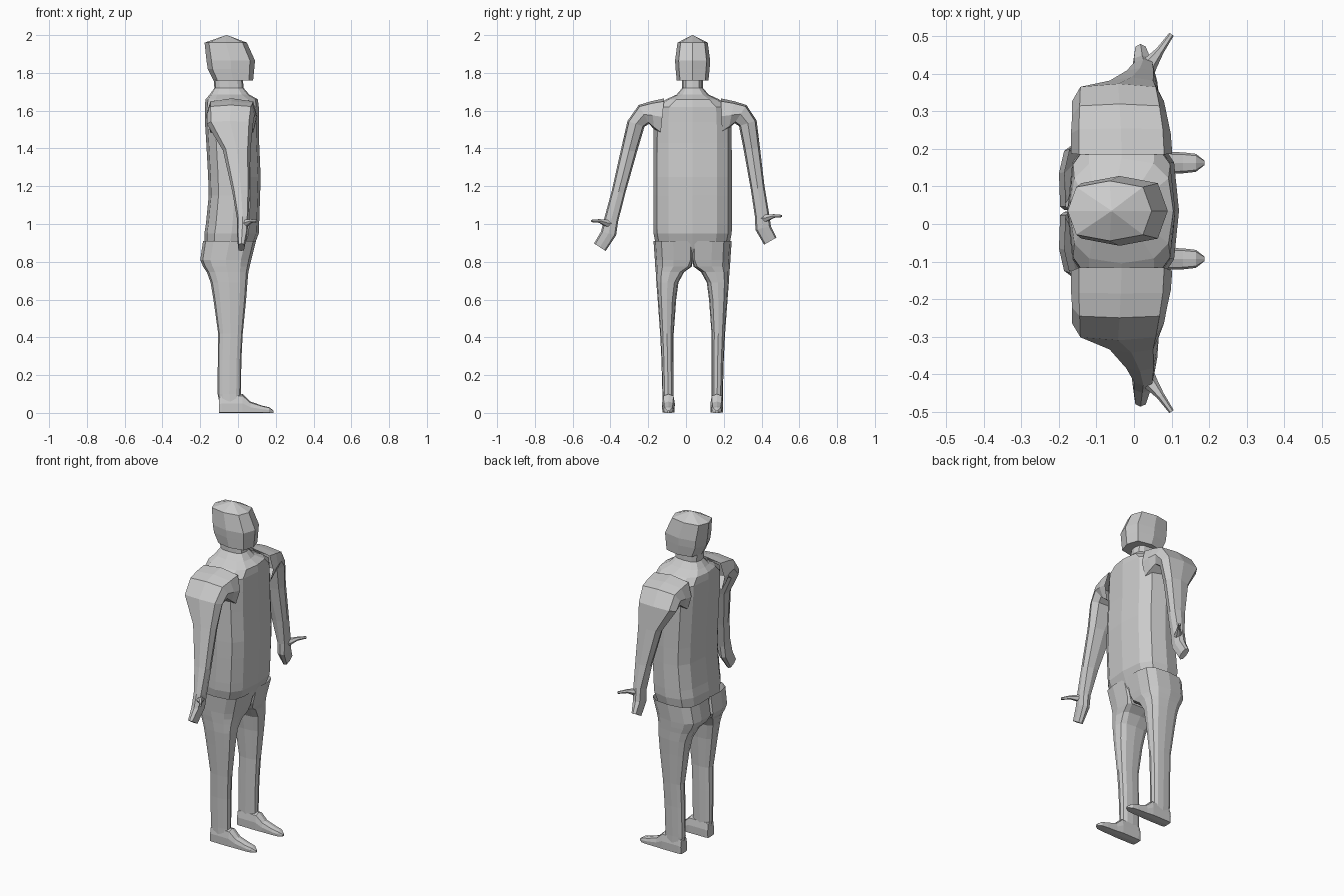
import bpy, bmesh, math
from mathutils import Vector

CY = 0.035  # symmetry plane of the body


def ring(c, u, v, n, p, p_in=None):
    """Superellipse section; p_in squares off the half facing -v."""
    pts = []
    for i in range(n):
        a = 2 * math.pi * i / n
        co, si = math.cos(a), math.sin(a)
        e = 2 / (p_in if p_in and si < -1e-6 else p)
        pts.append(c + u * math.copysign(abs(co) ** e, co)
                   + v * math.copysign(abs(si) ** e, si))
    return pts


def loft(name, rings, start=True, end=True):
    bm = bmesh.new()
    loops = [[bm.verts.new(p) for p in r] for r in rings]
    n = len(loops[0])
    for a, b in zip(loops, loops[1:]):
        for i in range(n):
            j = (i + 1) % n
            bm.faces.new((a[i], a[j], b[j], b[i]))
    if start:
        bm.faces.new(loops[0][::-1])
    if end:
        bm.faces.new(loops[-1])
    bmesh.ops.recalc_face_normals(bm, faces=bm.faces)
    me = bpy.data.meshes.new(name)
    bm.to_mesh(me)
    bm.free()
    ob = bpy.data.objects.new(name, me)
    bpy.context.collection.objects.link(ob)
    return ob


def level(z, x0, x1, y0, y1, n=12, p=2.6, p_in=None):
    """Horizontal section from its extents; y0 is the inner side."""
    return ring(Vector(((x0 + x1) / 2, (y0 + y1) / 2, z)),
                Vector(((x1 - x0) / 2, 0, 0)),
                Vector((0, (y1 - y0) / 2, 0)), n, p, p_in)


# Torso and neck: z, back, front, half width
torso = [(.79, -.14, .03, .11), (.87, -.175, .08, .19), (.95, -.178, .11, .207),
         (1.0, -.17, .112, .208), (1.15, -.155, .117, .208), (1.25, -.158, .12, .208),
         (1.43, -.168, .112, .207), (1.54, -.175, .11, .206), (1.62, -.176, .11, .2),
         (1.66, -.172, .105, .14), (1.685, -.15, .06, .085),
         (1.72, -.125, .03, .055), (1.775, -.13, .025, .055)]
loft("torso", [level(z, a, b, CY - w, CY + w, 12, 2.9) for z, a, b, w in torso], end=False)

# Head
head = [(1.76, -.13, .08, .084), (1.82, -.16, .086, .09), (1.865, -.167, .09, .093),
        (1.96, -.177, .047, .08), (2.0, -.062, -.058, .002)]
loft("head", [level(z, a, b, CY - w, CY + w, 8, 3.0) for z, a, b, w in head])

# Limb sections, measured outward from the symmetry plane
leg = [(.91, -.185, .095, 0, .207, 12), (.81, -.2, .07, 0, .2, 12),
       (.775, -.185, .062, .004, .198, 6), (.745, -.165, .055, .045, .195, 4),
       (.69, -.145, .05, .075, .192, 3), (.6, -.13, .043, .087, .185, 2.6),
       (.42, -.105, .025, .1, .172, 2.6), (.28, -.107, .018, .1, .165, 2.6),
       (.1, -.108, .015, .1, .16, 2.6), (.06, -.1, .015, .1, .16, 2.6)]
foot = [(-.1, .09, .03), (-.085, .1, .033), (.025, .1, .034), (.065, .06, .03),
        (.13, .038, .028), (.165, .03, .024), (.188, .012, .006)]
arm = [(-.168, .102, (.15, 1.665), (.17, 1.47), 4), (-.168, .098, (.22, 1.65), (.203, 1.5), 4),
       (-.165, .088, (.285, 1.63), (.23, 1.53), 4), (-.165, .08, (.345, 1.545), (.255, 1.515), 3.5),
       (-.08, .066, (.378, 1.4), (.295, 1.38), 3), (-.03, .062, (.427, 1.18), (.357, 1.16), 3),
       (-.005, .055, (.465, 1.04), (.395, 1.01), 3), (-.006, .05, (.485, .96), (.405, .94), 3),
       (0, .035, (.522, .897), (.46, .857), 3)]
thumb = [(.025, .42, 1.0, .024), (.045, .46, 1.005, .02), (.07, .492, 1.016, .011),
         (.1, .535, 1.016, .007)]

for side, s in (("right", -1), ("left", 1)):
    # Legs
    loft(side + "_leg", [level(z, a, b, CY + s * i, CY + s * o, 12, 2.7, p)
                         for z, a, b, i, o, p in leg], start=False)

    # Feet with flat soles
    loft(side + "_foot", [ring(Vector((x, CY + s * .128, h / 2)), Vector((0, w, 0)),
                               Vector((0, 0, h / 2)), 8, 3, 12) for x, h, w in foot])

    # The left arm hangs slightly closer to the body
    def place(x, d, z):
        t = max(0, 1.6 - z) if s > 0 else 0
        return Vector((x, CY + s * (d - .11 * t), z + .045 * t))

    # Shoulder, arm and hand
    rings = []
    for a, b, o, i, p in arm:
        po, pi = place((a + b) / 2, *o), place((a + b) / 2, *i)
        rings.append(ring((po + pi) / 2, Vector(((b - a) / 2, 0, 0)), (po - pi) / 2, 8, p))
    loft(side + "_arm", rings, start=False)

    # Thumb
    loft(side + "_thumb", [ring(place(x, d, z), Vector((r * .8, -s * r * .6, 0)),
                                Vector((0, 0, r)), 6, 2) for x, d, z, r in thumb])
